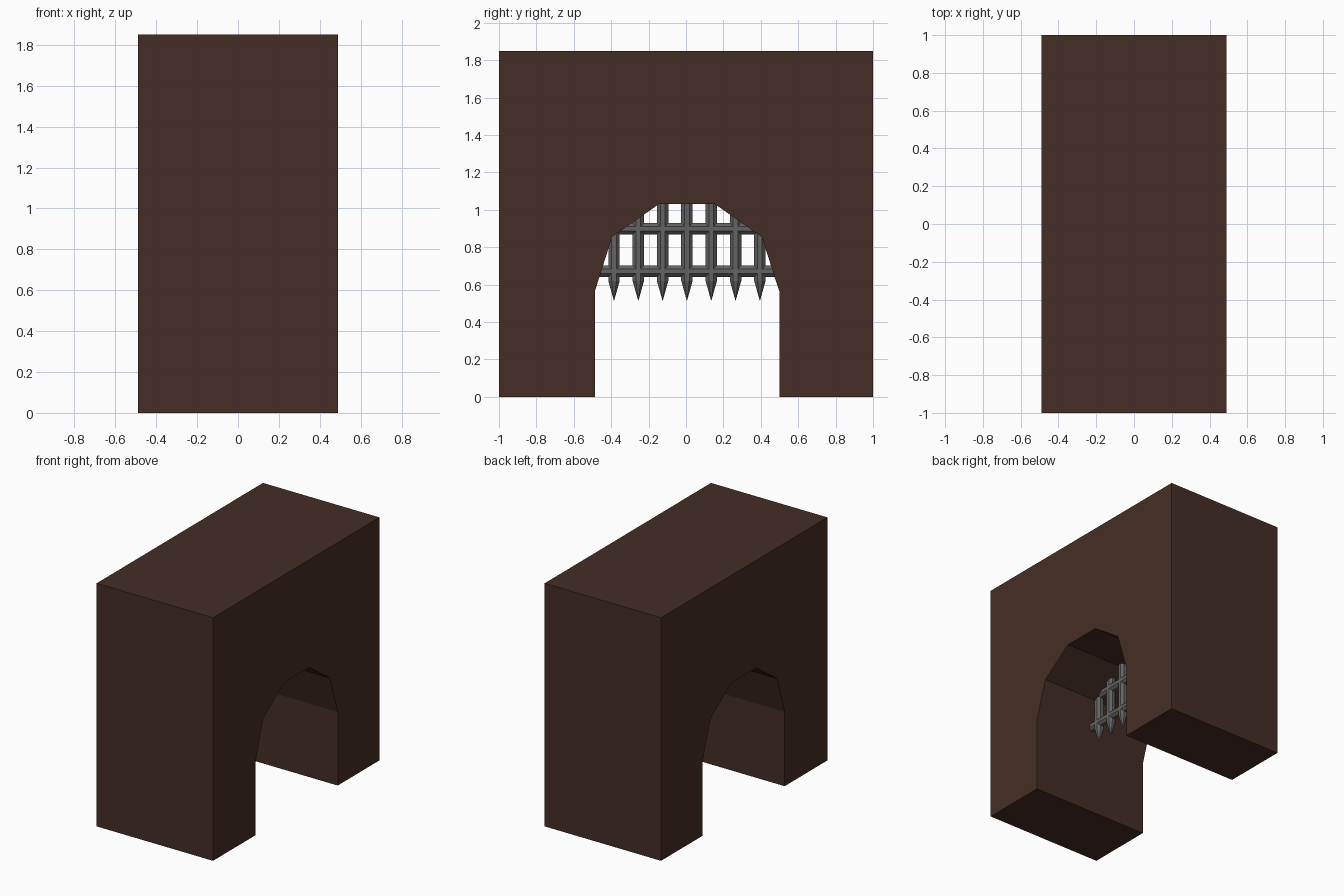
import bpy, bmesh, math
from mathutils import Matrix, Vector

if "Cube" in bpy.data.objects:
    bpy.data.objects.remove(bpy.data.objects["Cube"])


def material(name, rgb):
    mat = bpy.data.materials.new(name)
    mat.diffuse_color = (*rgb, 1)
    mat.use_nodes = True
    mat.node_tree.nodes["Principled BSDF"].inputs["Base Color"].default_value = mat.diffuse_color
    return mat


def finish(bm, name, mat):
    bmesh.ops.recalc_face_normals(bm, faces=bm.faces)
    mesh = bpy.data.meshes.new(name)
    bm.to_mesh(mesh)
    bm.free()
    mesh.materials.append(mat)
    obj = bpy.data.objects.new(name, mesh)
    bpy.context.collection.objects.link(obj)
    return obj


def rod(name, start, end, r1, r2, mat):
    """Eight-sided rod or spike with a flat side facing +x."""
    a, b = Vector(start), Vector(end)
    d = b - a
    # the rod axis lies in the YZ plane, so tilt about X
    tilt = Matrix.Rotation(math.atan2(-d.y, d.z), 4, 'X')
    spin = Matrix.Rotation(math.pi / 8, 4, 'Z')
    bm = bmesh.new()
    bmesh.ops.create_cone(bm, cap_ends=True, segments=8, radius1=r1, radius2=r2,
                          depth=d.length,
                          matrix=Matrix.Translation((a + b) / 2) @ tilt @ spin)
    return finish(bm, name, mat)


brown = material("brown_wall", (0.058, 0.027, 0.019))
iron = material("dark_iron", (0.125, 0.125, 0.125))

# Gate wall: front outline with the faceted arch, extruded through x
outline = [(-1, 0), (-0.487, 0), (-0.487, 0.565), (-0.395, 0.855), (-0.145, 1.03),
           (0.155, 1.03), (0.405, 0.855), (0.5, 0.56), (0.5, 0), (1, 0),
           (1, 1.85), (-1, 1.85)]
bm = bmesh.new()
face = bm.faces.new([bm.verts.new((-0.49, y, z)) for y, z in outline])
new = bmesh.ops.extrude_face_region(bm, geom=[face])["geom"]
bmesh.ops.translate(bm, vec=(0.98, 0, 0),
                    verts=[v for v in new if isinstance(v, bmesh.types.BMVert)])
finish(bm, "gate_wall", brown)

# Portcullis uprights with pointed spikes
R = 0.033
for i in range(7):
    y = -0.385 + 0.13 * i
    rod(f"upright_bar_{i + 1}", (0, y, 0.62), (0, y, 1.12), R, R, iron)
    rod(f"bar_spike_{i + 1}", (0, y, 0.62), (0, y, 0.515), R, 0.001, iron)

# Portcullis crossbars, ends set into the wall
for i, z in enumerate((0.672, 0.898)):
    rod(f"crossbar_{i + 1}", (0, -0.53, z), (0, 0.53, z), R, R, iron)
